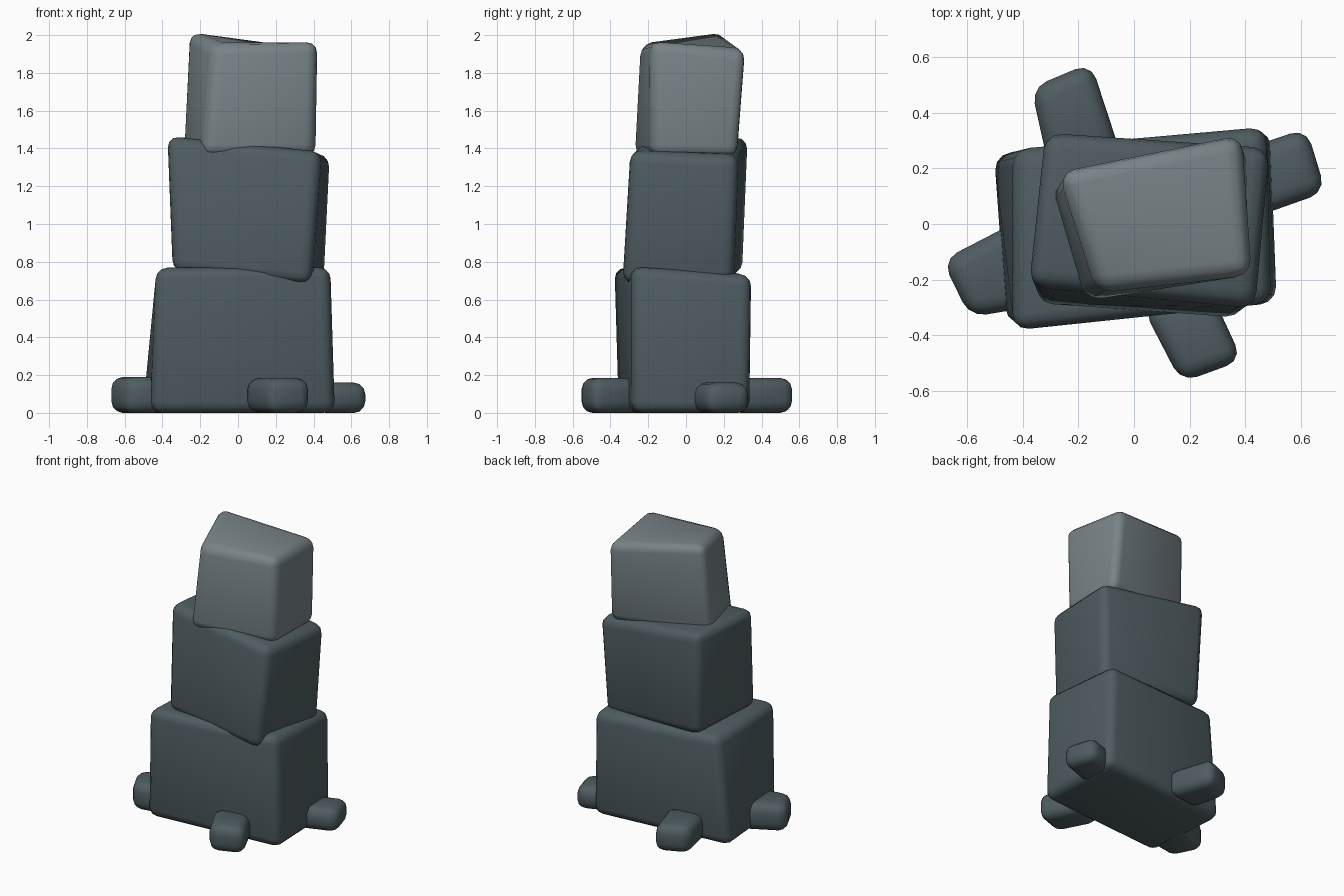
import bpy, bmesh

if "Cube" in bpy.data.objects:
    bpy.data.objects.remove(bpy.data.objects["Cube"])


def material(name, rgb):
    m = bpy.data.materials.new(name)
    m.diffuse_color = (*rgb, 1)
    m.use_nodes = True
    m.node_tree.nodes["Principled BSDF"].inputs["Base Color"].default_value = m.diffuse_color
    return m


dark = material("dark slate", (0.078, 0.108, 0.12))
light = material("light slate", (0.19, 0.23, 0.245))


def stone(name, bottom, top, radius, mat):
    """Skewed box with rounded edges; corners run front-left, front-right, back-right, back-left."""
    bm = bmesh.new()
    lo = [bm.verts.new(p) for p in bottom]
    hi = [bm.verts.new(p) for p in top]
    bm.faces.new(lo[::-1])
    bm.faces.new(hi)
    for i in range(4):
        j = (i + 1) % 4
        bm.faces.new((lo[i], lo[j], hi[j], hi[i]))
    bmesh.ops.recalc_face_normals(bm, faces=bm.faces[:])
    bmesh.ops.bevel(bm, geom=bm.edges[:], offset=radius, segments=3,
                    profile=0.5, affect='EDGES', clamp_overlap=True)
    for f in bm.faces:
        f.smooth = True
    me = bpy.data.meshes.new(name)
    bm.to_mesh(me)
    bm.free()
    me.materials.append(mat)
    ob = bpy.data.objects.new(name, me)
    bpy.context.collection.objects.link(ob)


# Stacked blocks
stone("bottom_block",
      [(-0.46, -0.36, 0), (0.515, -0.285, 0), (0.49, 0.34, 0), (-0.51, 0.25, 0)],
      [(-0.435, -0.385, 0.77), (0.49, -0.285, 0.775), (0.475, 0.35, 0.73), (-0.43, 0.27, 0.75)],
      0.06, dark)
stone("middle_block",
      [(-0.35, -0.29, 0.75), (0.385, -0.34, 0.68), (0.46, 0.25, 0.69), (-0.30, 0.30, 0.74)],
      [(-0.38, -0.22, 1.465), (0.44, -0.30, 1.385), (0.49, 0.275, 1.36), (-0.32, 0.33, 1.465)],
      0.06, dark)
stone("top_block",
      [(-0.18, -0.28, 1.36), (0.41, -0.185, 1.36), (0.405, 0.28, 1.35), (-0.30, 0.14, 1.38)],
      [(-0.13, -0.245, 1.95), (0.425, -0.185, 1.97), (0.385, 0.325, 1.92), (-0.27, 0.19, 2.025)],
      0.06, light)

# Small stones around the foot: name, height, plan outline
feet = [
    ("front_foot", 0.185, [(0.17, -0.57), (0.39, -0.49), (0.27, -0.23), (0.03, -0.30)]),
    ("left_foot", 0.19, [(-0.59, -0.335), (-0.38, -0.30), (-0.40, 0.02), (-0.69, -0.13)]),
    ("right_foot", 0.16, [(0.42, 0.02), (0.69, 0.115), (0.62, 0.345), (0.40, 0.27)]),
    ("back_foot", 0.185, [(-0.31, 0.22), (-0.05, 0.26), (-0.155, 0.58), (-0.37, 0.49)]),
]
for name, height, plan in feet:
    stone(name, [(x, y, 0) for x, y in plan], [(x, y, height) for x, y in plan], 0.06, dark)
